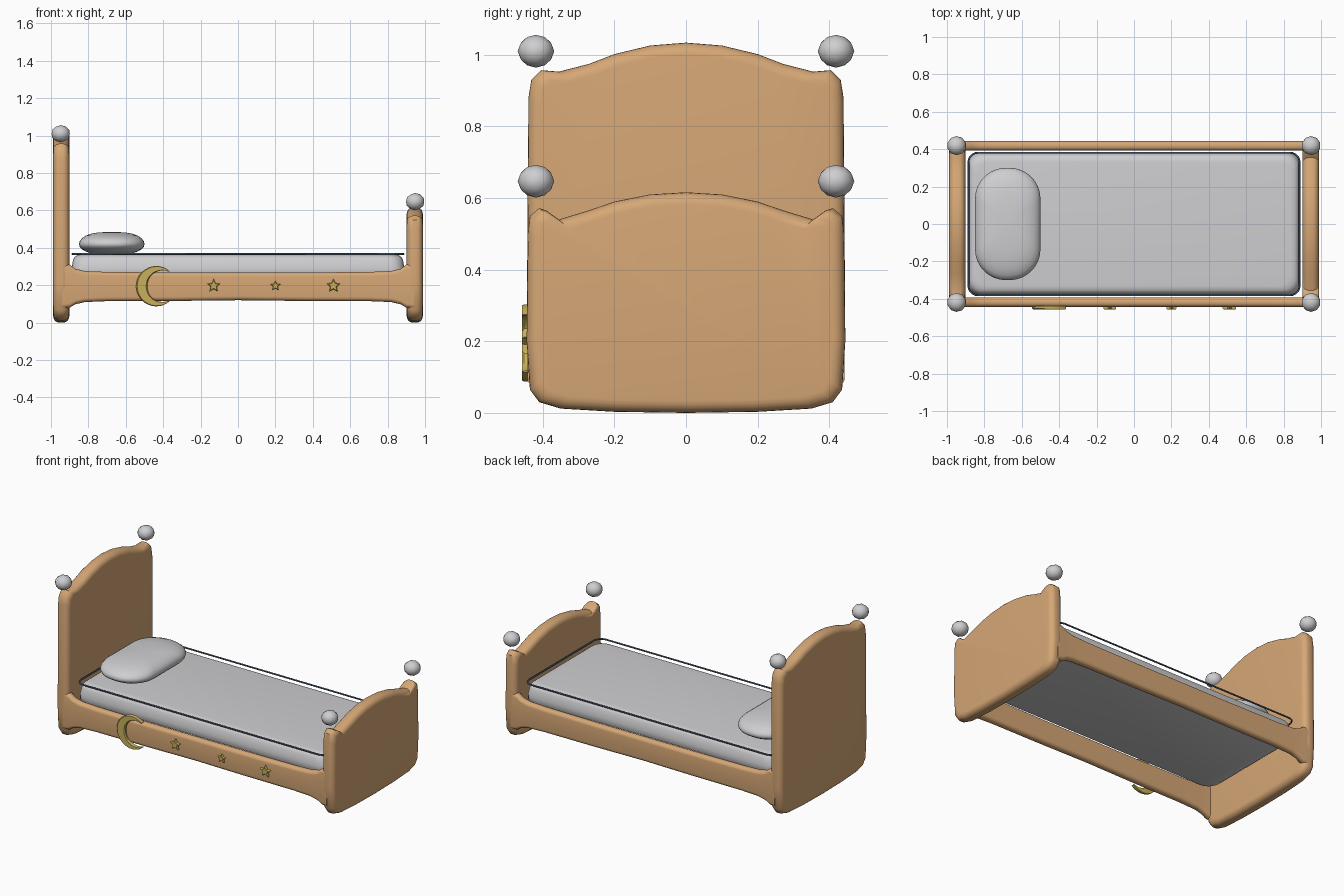
import bpy, bmesh, math

cube = bpy.data.objects.get("Cube")
if cube:
    bpy.data.objects.remove(cube, do_unlink=True)


def material(name, rgb):
    m = bpy.data.materials.new(name)
    m.use_nodes = True
    m.diffuse_color = (*rgb, 1)
    m.node_tree.nodes["Principled BSDF"].inputs["Base Color"].default_value = (*rgb, 1)
    return m


WOOD = material("warm wood", (0.67, 0.386, 0.18))
LINEN = material("pale grey", (0.62, 0.62, 0.635))
GOLD = material("soft gold", (0.58, 0.43, 0.11))
BLUE = material("slate blue", (0.07, 0.12, 0.18))


def finish(name, bm, mat, angle=40):
    bmesh.ops.recalc_face_normals(bm, faces=bm.faces)
    mesh = bpy.data.meshes.new(name)
    bm.to_mesh(mesh)
    bm.free()
    mesh.materials.append(mat)
    ob = bpy.data.objects.new(name, mesh)
    bpy.context.collection.objects.link(ob)
    bpy.ops.object.select_all(action='DESELECT')
    ob.select_set(True)
    bpy.context.view_layer.objects.active = ob
    bpy.ops.object.shade_smooth_by_angle(angle=math.radians(angle))
    return ob


def loft(name, rings, mat, angle=40):
    """Skin a list of equal-length closed rings and cap both ends."""
    bm = bmesh.new()
    rows = [[bm.verts.new(p) for p in ring] for ring in rings]
    n = len(rows[0])
    for a, b in zip(rows, rows[1:]):
        for i in range(n):
            j = (i + 1) % n
            bm.faces.new((a[i], a[j], b[j], b[i]))
    bm.faces.new(rows[0])
    bm.faces.new(rows[-1])
    return finish(name, bm, mat, angle)


def round_rect(hx, hy, r, steps=5):
    pts = []
    for k, (sx, sy) in enumerate([(1, 1), (-1, 1), (-1, -1), (1, -1)]):
        for i in range(steps + 1):
            a = (k + i / steps) * math.pi / 2
            pts.append((sx * (hx - r) + r * math.cos(a), sy * (hy - r) + r * math.sin(a)))
    return pts


# End boards: half outline mirrored, with rounded edges across the thickness
def end_board(name, x, top):
    half = [(0, 0), (.2, .003), (.35, .012), (.41, .03), (.436, .065), (.445, .2)] + top
    outline = half + [(-y, z) for y, z in half[-2:0:-1]]
    height, width, thick, r = top[-1][1], .445, .043, .034
    edge = []
    for i in range(6):
        a = i / 5 * math.pi / 2
        edge.append((thick - r + r * math.sin(a), r * (1 - math.cos(a))))
    slices = [(-t, inset) for t, inset in reversed(edge)] + edge
    rings = [[(x + t, y * (1 - c / width), c + z * (1 - 2 * c / height)) for y, z in outline]
             for t, c in slices]
    loft(name, rings, WOOD)


end_board("headboard", -.945, [(.44, .88), (.432, .93), (.405, .957), (.355, .953), (.27, .975),
                               (.2, 1.002), (.1, 1.026), (0, 1.034)])
end_board("footboard", .945, [(.442, .5), (.436, .55), (.41, .572), (.39, .565), (.355, .54),
                              (.27, .566), (.2, .59), (.1, .61), (0, .616)])

# Side rails flare where they meet the boards
for side, label in ((-1, "right"), (1, "left")):
    stations = [(.94, .075, .315), (.9, .08, .31), (.87, .098, .288), (.82, .11, .276),
                (.7, .115, .271), (.35, .116, .268)]
    path = [(-x, lo, hi) for x, lo, hi in stations] + [(0, .12, .268)] + stations[::-1]
    rings = [[(x, side * .418 + p, (lo + hi) / 2 + q)
              for p, q in round_rect(.025, (hi - lo) / 2, .022)] for x, lo, hi in path]
    loft(label + "_rail", rings, WOOD)

# Round knobs above the four corners
for end, x, z in (("head", -.948, 1.01), ("foot", .947, .647)):
    for side, label in ((-1, "right"), (1, "left")):
        bm = bmesh.new()
        bmesh.ops.create_icosphere(bm, subdivisions=2, radius=.051)
        for v in bm.verts:
            v.co = (v.co.x + x, v.co.y + side * .419, v.co.z * .9 + z)
        finish(f"{end}_{label}_knob", bm, LINEN)

# Mattress with softened top edge
levels = [(.245, .02), (.25, .006), (.262, 0), (.29, 0), (.335, .008), (.35, .016),
          (.36, .03), (.363, .05)]
loft("mattress", [[(x, y, z) for x, y in round_rect(.89 - c, .382 - c, .07)] for z, c in levels], LINEN)

# Piping around the mattress
curve = bpy.data.curves.new("mattress_piping", 'CURVE')
curve.dimensions = '3D'
curve.bevel_depth = .005
curve.bevel_resolution = 1
loop = round_rect(.885, .381, .05)
spline = curve.splines.new('POLY')
spline.points.add(len(loop) - 1)
for p, (x, y) in zip(spline.points, loop):
    p.co = (x, y, .367, 1)
spline.use_cyclic_u = True
curve.materials.append(BLUE)
bpy.context.collection.objects.link(bpy.data.objects.new("mattress_piping", curve))

# Pillow: stacked rounded outlines following a soft ellipse
rings = []
for i in range(13):
    a = (i / 12 - .5) * math.pi * .97
    s = math.cos(a) ** .7
    z = .42 + math.sin(a) * (.065 if a > 0 else .057)
    rings.append([(-.675 + x, y, z) for x, y in round_rect(.175 * s, .3 * s, .165 * s, 8)])
loft("pillow", rings, LINEN, 60)


# Raised ornaments on the front rail
def ornament(name, outline, inner):
    """Flat relief whose face is pulled in toward the inner outline."""
    front = [(x + (u - x) * .2, -.458, z + (w - z) * .2) for (x, z), (u, w) in zip(outline, inner)]
    rings = [[(x, -.438, z) for x, z in outline], [(x, -.452, z) for x, z in outline], front]
    loft(name, rings, GOLD, 25)


def polar(x, z, r, a):
    return x + r * math.cos(a), z + r * math.sin(a)


outer, inside, middle = [], [], []
for i in range(25):
    t = i / 24
    a = math.radians(48 + 264 * t)
    w = .004 + .056 * math.sin(math.pi * t)
    outer.append(polar(-.437, .195, .108, a))
    inside.append(polar(-.437, .195, .108 - w, a))
    middle.append(polar(-.437, .195, .108 - w / 2, a))
ornament("moon", outer + inside[::-1], middle + middle[::-1])

for n, (x, r) in enumerate(((-.13, .036), (.2, .028), (.51, .038))):
    pts = [polar(x, .197, r if k % 2 == 0 else r * .48, math.pi * (.5 + k / 5)) for k in range(10)]
    ornament(f"star_{n + 1}", pts, [(x, .197)] * 10)
